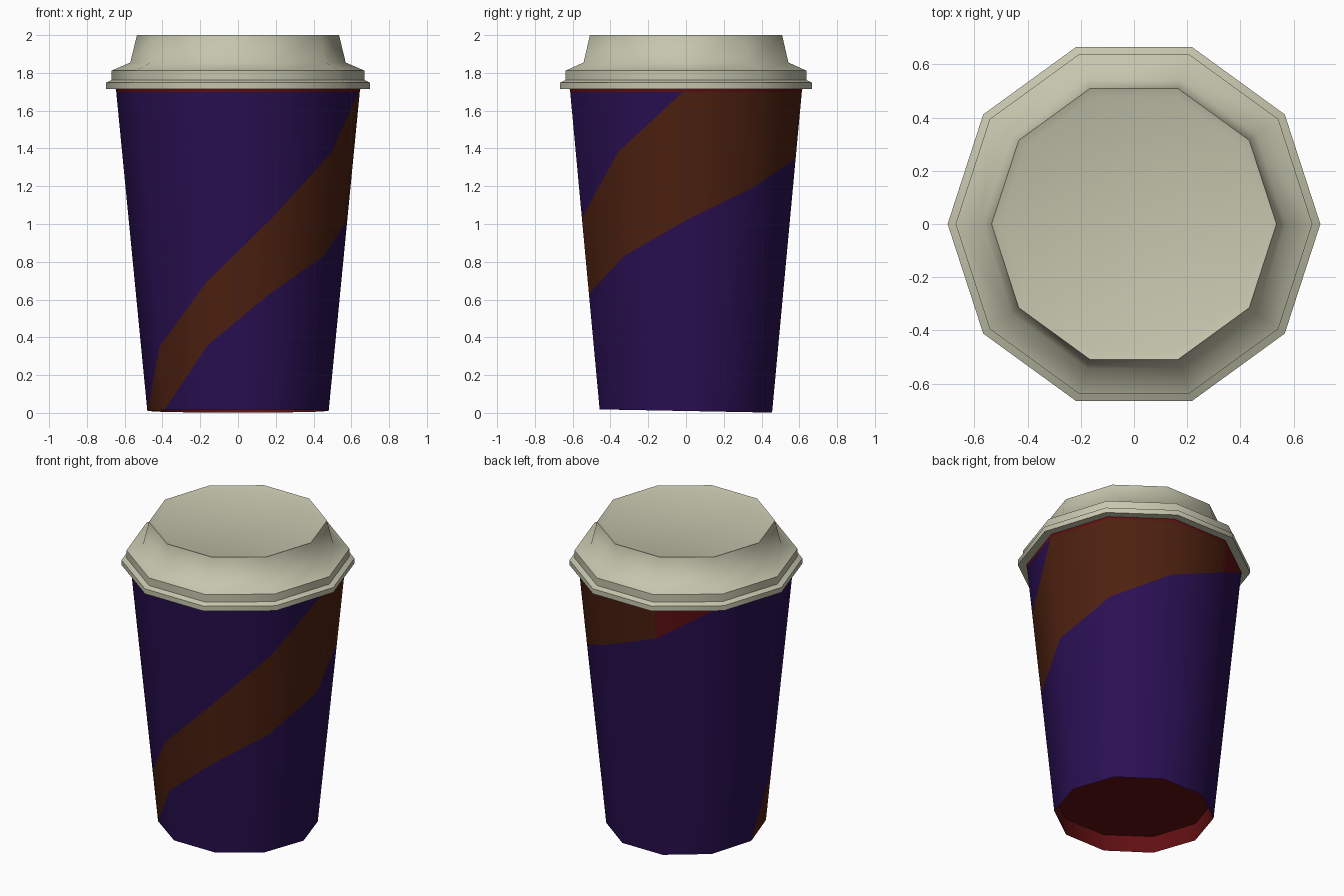
import bpy, bmesh
from math import cos, sin, pi, radians

if "Cube" in bpy.data.objects:
    bpy.data.objects.remove(bpy.data.objects["Cube"])

SIDES = 10
TOP = 1.715


def material(name, rgb):
    m = bpy.data.materials.new(name)
    m.diffuse_color = (*rgb, 1)
    m.use_nodes = True
    m.node_tree.nodes["Principled BSDF"].inputs["Base Color"].default_value = m.diffuse_color
    return m


purple = material("purple", (0.023, 0.005, 0.085))
brown = material("brown", (0.075, 0.015, 0.005))
red = material("red", (0.12, 0.005, 0.006))
cream = material("cream", (0.56, 0.56, 0.42))


def finish(bm, name, mats):
    bmesh.ops.remove_doubles(bm, verts=bm.verts, dist=0.0005)
    bmesh.ops.recalc_face_normals(bm, faces=bm.faces)
    me = bpy.data.meshes.new(name)
    bm.to_mesh(me)
    bm.free()
    ob = bpy.data.objects.new(name, me)
    bpy.context.collection.objects.link(ob)
    for m in mats:
        me.materials.append(m)
    bpy.ops.object.select_all(action='DESELECT')
    ob.select_set(True)
    bpy.context.view_layer.objects.active = ob
    bpy.ops.object.shade_smooth_by_angle(angle=radians(60))
    return ob


def lathe(name, profile, mat, cap=True, base=None):
    # Ten-sided revolve; base(angle) optionally offsets the first ring's height
    bm = bmesh.new()
    rings = []
    for j, (r, z) in enumerate(profile):
        ring = []
        for i in range(SIDES):
            a = 2 * pi * i / SIDES
            h = z + (base(a) if base and j == 0 else 0)
            ring.append(bm.verts.new((r * cos(a), r * sin(a), h)))
        rings.append(ring)
    for lo, hi in zip(rings, rings[1:]):
        for i in range(SIDES):
            k = (i + 1) % SIDES
            bm.faces.new((lo[i], lo[k], hi[k], hi[i]))
    if cap:
        bm.faces.new(rings[-1])
    return finish(bm, name, [mat])


def wall_point(a, z):
    r = 0.479 + 0.0975 * z
    return (r * cos(a), r * sin(a), z)


def bottom(a):
    # The open foot is cut slightly off level
    return 0.01 - 0.009 * sin(a)


# Cup wall: stripe edges sampled at each corner, starting at the left (180 degrees)
lower = [0, 0, 0.36, 0.63, 0.83, 1.02, 1.19, 1.35, 1.50, TOP, TOP]
upper = [0, 0.35, 0.69, 1.03, 1.38, TOP, TOP, TOP, TOP, TOP, TOP]
bm = bmesh.new()
for i in range(SIDES):
    a, b = pi + 2 * pi * i / SIDES, pi + 2 * pi * (i + 1) / SIDES
    rows = []
    for ang, n in ((a, i), (b, i + 1)):
        z0 = bottom(ang)
        rows.append([z0, max(z0, lower[n]), max(z0, upper[n]), TOP])
    # the last column lies wholly below the stripe's end
    for j, slot in enumerate((0, 1, 0)):
        if j == 1 and i == 8:
            slot = 2
        pts = [(a, rows[0][j]), (b, rows[1][j]), (b, rows[1][j + 1])]
        if rows[0][j + 1] - rows[0][j] > 0.001:
            pts.append((a, rows[0][j + 1]))
        if rows[1][j + 1] - rows[1][j] <= 0.001:
            pts.pop(2)
        if len(pts) > 2:
            f = bm.faces.new([bm.verts.new(wall_point(*p)) for p in pts])
            f.material_index = slot
finish(bm, "cup_wall", [purple, brown, red])

# Red recessed underside and the red lip just under the lid
lathe("cup_base", [(0.478, 0), (0.485, 0.13)], red, base=bottom)
lathe("cup_lip", [(0.645, 1.700), (0.648, 1.716)], red, cap=False)

# Stepped lid with a shallow dished top
lathe("lid", [(0.635, 1.715), (0.70, 1.715), (0.70, 1.748), (0.67, 1.762),
              (0.67, 1.812), (0.57, 1.855), (0.535, 2.0), (0.50, 1.988)], cream)
